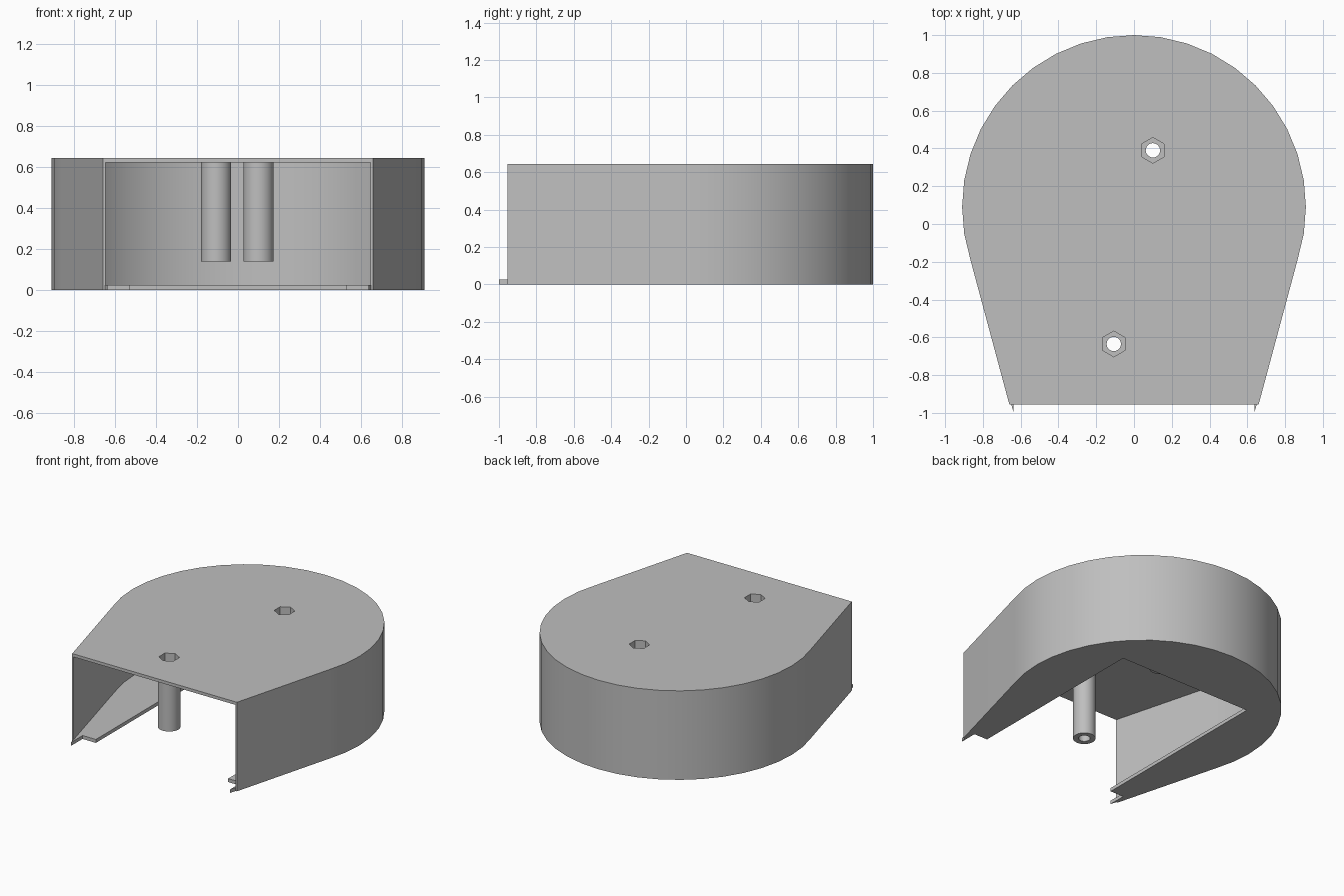
import bpy, bmesh
from math import sin, cos, radians

if "Cube" in bpy.data.objects:
    bpy.data.objects.remove(bpy.data.objects["Cube"])

# Single grey plastic
grey = bpy.data.materials.new("grey_plastic")
grey.use_nodes = True
COLOUR = (0.52, 0.52, 0.52, 1)
grey.diffuse_color = COLOUR
grey.node_tree.nodes["Principled BSDF"].inputs["Base Color"].default_value = COLOUR

HEIGHT, FLOOR, ROOF = 0.645, 0.025, 0.623
FRONT, CENTRE, RADIUS, WALL = -0.955, 0.09, 0.91, 0.012


def prism(name, points, z0, z1):
    """Upright solid with the given outline."""
    bm = bmesh.new()
    base = bm.faces.new([bm.verts.new((x, y, z0)) for x, y in points])
    top = bmesh.ops.extrude_face_region(bm, geom=[base])["geom"]
    verts = [v for v in top if isinstance(v, bmesh.types.BMVert)]
    bmesh.ops.translate(bm, verts=verts, vec=(0, 0, z1 - z0))
    bmesh.ops.recalc_face_normals(bm, faces=bm.faces)
    mesh = bpy.data.meshes.new(name)
    bm.to_mesh(mesh)
    bm.free()
    mesh.materials.append(grey)
    obj = bpy.data.objects.new(name, mesh)
    bpy.context.collection.objects.link(obj)
    return obj


def ring(x, y, r, sides, start=0):
    angles = [radians(start + 360 * i / sides) for i in range(sides)]
    return [(x + r * cos(a), y + r * sin(a)) for a in angles]


def rect(half, y0, y1):
    return [(-half, y0), (half, y0), (half, y1), (-half, y1)]


def outline(inset, front):
    """Round back narrowing in straight sides to a flat front."""
    r = RADIUS - inset
    arc = [(r * cos(radians(a)), CENTRE + r * sin(radians(a)))
           for a in range(-18, 199, 9)]
    x = 0.66 - inset + (front - FRONT) * 0.268
    return arc + [(-x, front), (x, front)]


def combine(target, tool, operation):
    mod = target.modifiers.new(tool.name, "BOOLEAN")
    mod.operation, mod.solver, mod.object = operation, "EXACT", tool
    tool.hide_render = True
    tools.append(tool)


# Housing shell: hollow inside, open front, slotted floor
tools = []
housing = prism("housing", outline(0, FRONT), 0, HEIGHT)
combine(housing, prism("cavity", outline(WALL, -1.2), FLOOR, ROOF), "DIFFERENCE")
combine(housing, prism("floor_slot", rect(0.53, -1.2, 0.52), -0.1, 0.1), "DIFFERENCE")
combine(housing, prism("floor_notch", rect(0.637, -1.2, -0.87), -0.1, 0.1), "DIFFERENCE")

# Screw posts with nut pockets and through holes
for i, (x, y) in enumerate([(0.10, 0.39), (-0.107, -0.635)]):
    combine(housing, prism(f"post_{i}", ring(x, y, 0.074, 32), 0.14, 0.635), "UNION")
    combine(housing, prism(f"nut_pocket_{i}", ring(x, y, 0.068, 6, 30), 0.53, 0.8), "DIFFERENCE")
    combine(housing, prism(f"screw_hole_{i}", ring(x, y, 0.038, 24), -0.1, 0.8), "DIFFERENCE")

bpy.context.view_layer.update()
graph = bpy.context.evaluated_depsgraph_get()
result = bpy.data.meshes.new_from_object(housing.evaluated_get(graph))
housing.modifiers.clear()
housing.data = result
for tool in tools:
    bpy.data.objects.remove(tool)
result.materials.clear()
result.materials.append(grey)
for face in result.polygons:
    face.material_index = 0

# Pointed floor tongues at the front corners
for side, name in ((1, "left_tongue"), (-1, "right_tongue")):
    prism(name, [(side * 0.637, -0.94), (side * 0.654, -0.94),
                 (side * 0.65, FRONT), (side * 0.637, -1)], 0, FLOOR)

bpy.ops.object.select_all(action="DESELECT")
housing.select_set(True)
bpy.context.view_layer.objects.active = housing
bpy.ops.object.shade_smooth_by_angle(angle=radians(25))
